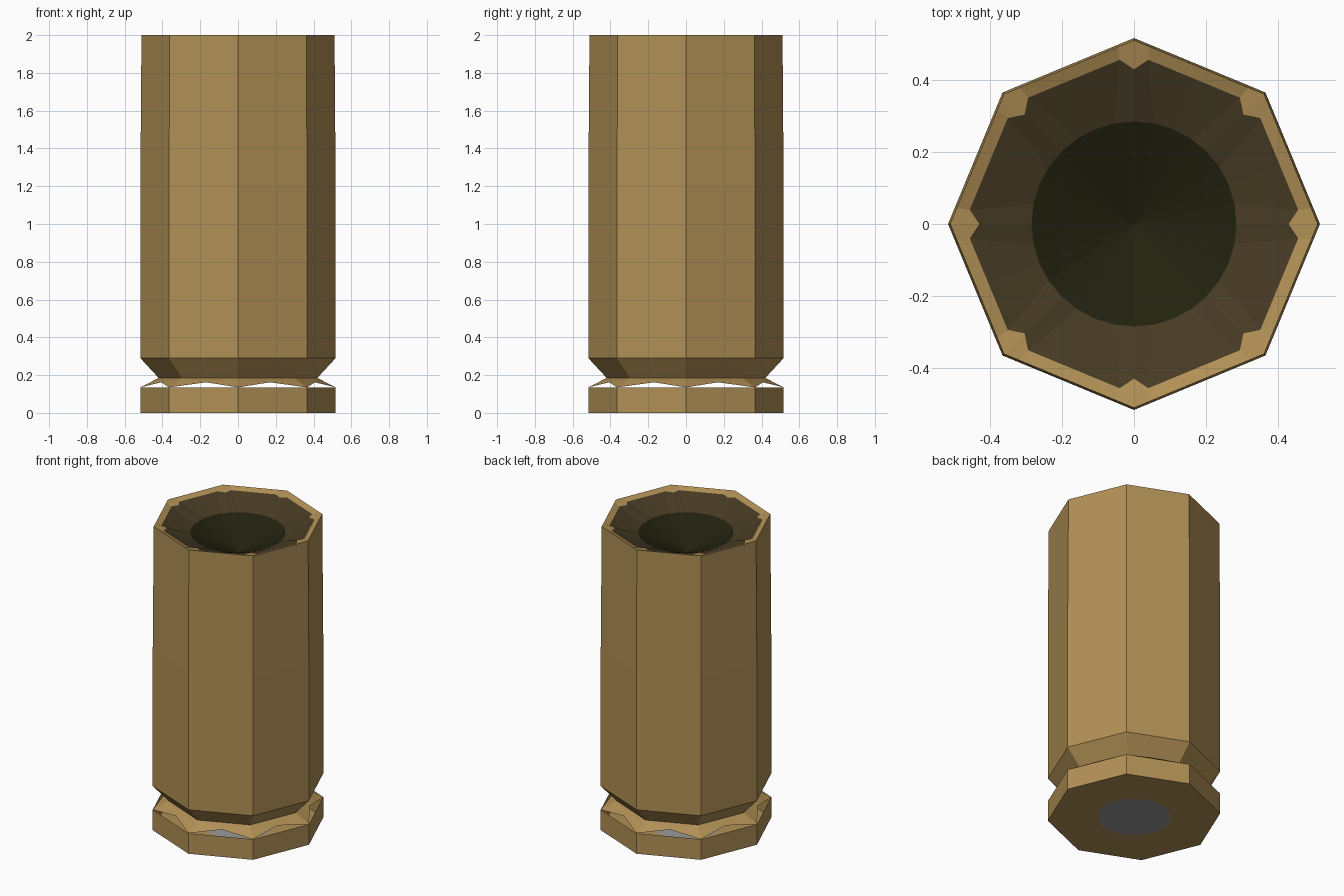
import bpy, bmesh, math

if "Cube" in bpy.data.objects:
    bpy.data.objects.remove(bpy.data.objects["Cube"])


def material(name, rgb):
    m = bpy.data.materials.new(name)
    m.diffuse_color = (*rgb, 1)
    m.use_nodes = True
    m.node_tree.nodes["Principled BSDF"].inputs["Base Color"].default_value = m.diffuse_color
    return m


BRASS = material("brass", (0.44, 0.28, 0.092))
BROWN = material("dark_brown", (0.063, 0.044, 0.018))
BLACK = material("hollow_black", (0.016, 0.016, 0.005))
GREY = material("primer_grey", (0.33, 0.32, 0.32))


def oct_radius(corner, deg):
    """Radius of an octagon (corners on the axes) in a given direction."""
    return corner * math.cos(math.pi / 8) / math.cos(math.radians(deg % 45 - 22.5))


def polar(r, deg, z):
    a = math.radians(deg)
    return (r * math.cos(a), r * math.sin(a), z)


def circle(r, z, n):
    return [polar(r, i * 360 / n, z) for i in range(n)]


def octagon(r, z, angles):
    return [polar(oct_radius(r, a), a, z) for a in angles]


def loft(name, loops, mat, cap=False, tip=None):
    """Skin matching loops; optionally cap the last one or close it to a tip."""
    bm = bmesh.new()
    rings = [[bm.verts.new(p) for p in loop] for loop in loops]
    n = len(rings[0])
    for a, b in zip(rings, rings[1:]):
        for i in range(n):
            j = (i + 1) % n
            bm.faces.new((a[i], a[j], b[j], b[i]))
    if cap:
        bm.faces.new(rings[-1])
    if tip:
        t = bm.verts.new(tip)
        for i in range(n):
            bm.faces.new((rings[-1][i], rings[-1][(i + 1) % n], t))
    return finish(name, bm, mat)


def finish(name, bm, mat):
    me = bpy.data.meshes.new(name)
    bm.to_mesh(me)
    bm.free()
    me.materials.append(mat)
    ob = bpy.data.objects.new(name, me)
    bpy.context.collection.objects.link(ob)
    return ob


R = 0.517
corners = [i * 45 for i in range(8)]
halves = [i * 22.5 for i in range(16)]

# Base rim wall, its underside, and the round primer
loft("base_rim", [octagon(R, 0, corners), octagon(R, 0.135, corners)], BRASS)
loft("base_underside", [circle(0.22, 0, 16), octagon(R, 0, halves)], BRASS)
loft("primer", [circle(0.22, 0, 16)[::-1]], GREY, cap=True)

# Groove skirt: rises from the rim corners, leaving a gap along each rim edge
bm = bmesh.new()
rim = [bm.verts.new(polar(R, a, 0.135)) for a in corners]
neck = [bm.verts.new(polar(0.42, a, 0.185)) for a in corners]
mid = [bm.verts.new(polar(0.44, a + 22.5, 0.162)) for a in corners]
for i in range(8):
    j = (i + 1) % 8
    bm.faces.new((rim[i], mid[i], neck[i]))
    bm.faces.new((mid[i], rim[j], neck[j]))
    bm.faces.new((mid[i], neck[j], neck[i]))
finish("groove_skirt", bm, BRASS)

# Flared neck and tall wall
loft("case_wall", [octagon(0.42, 0.185, corners), octagon(R, 0.29, corners),
                   octagon(R, 1.2, corners), octagon(0.511, 2, corners)], BRASS)

# Mouth lip, with a small notch of brass at every corner
mouth = [c + d for c in corners for d in (0, 5, 22.5, 40)]
notched = [polar(0.43 if a % 45 == 0 else oct_radius(0.473, a), a, 1.985) for a in mouth]
loft("mouth_lip", [octagon(0.511, 2, mouth), notched], BRASS)

# Funnel and shallow dark hollow
loft("mouth_funnel", [notched, circle(0.285, 1.92, 32)], BROWN)
loft("mouth_hollow", [circle(0.285, 1.92, 32)], BLACK, tip=(0, 0, 1.79))
